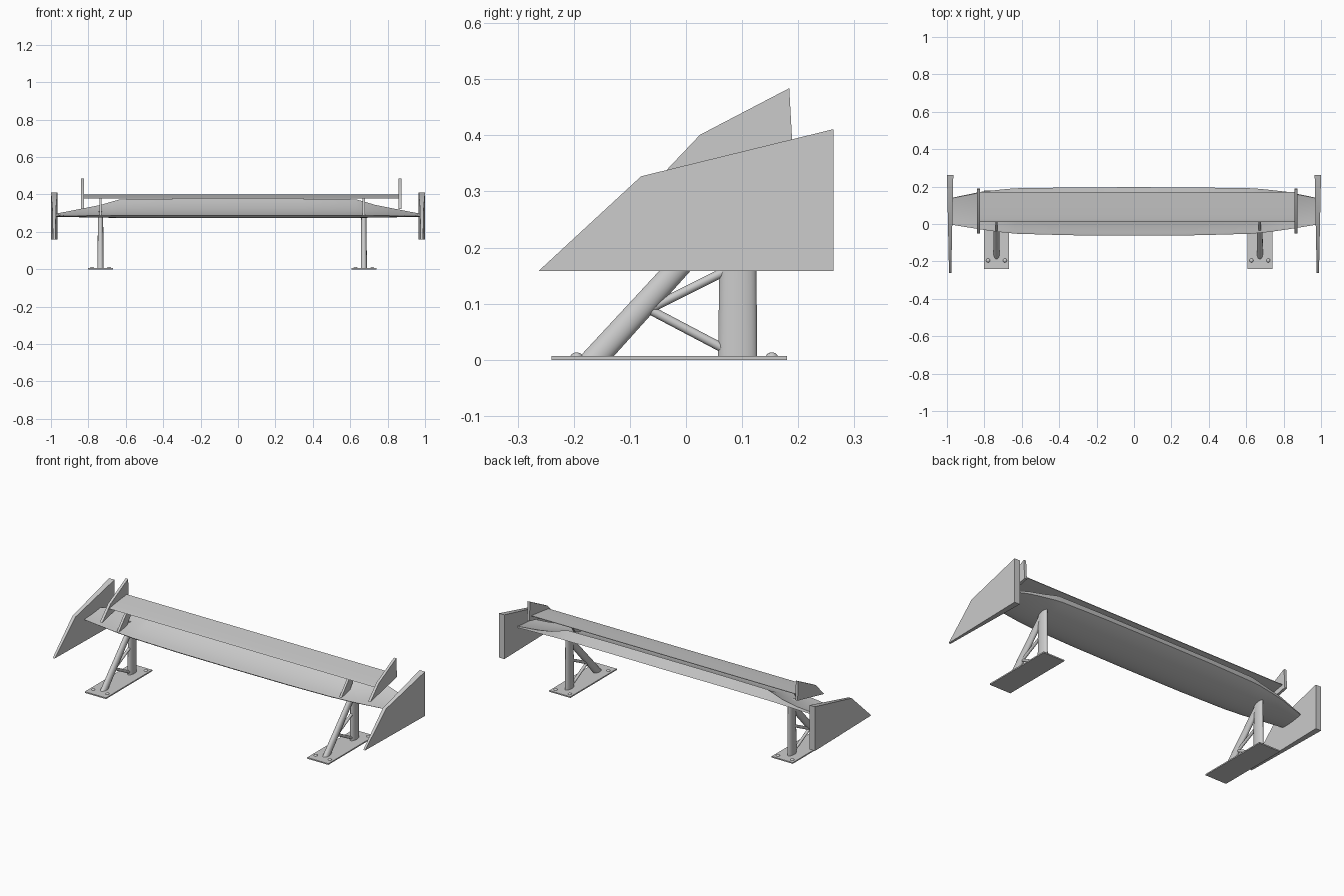
import bpy, bmesh, math
from mathutils import Vector

if "Cube" in bpy.data.objects:
    bpy.data.objects.remove(bpy.data.objects["Cube"])


def finish(name, bm, angle=35):
    bmesh.ops.recalc_face_normals(bm, faces=bm.faces[:])
    me = bpy.data.meshes.new(name)
    bm.to_mesh(me)
    bm.free()
    ob = bpy.data.objects.new(name, me)
    bpy.context.collection.objects.link(ob)
    bpy.ops.object.select_all(action='DESELECT')
    ob.select_set(True)
    bpy.context.view_layer.objects.active = ob
    bpy.ops.object.shade_smooth_by_angle(angle=math.radians(angle))
    return ob


def loft(name, rings, angle=35):
    """Skin a list of closed rings and cap both ends."""
    bm = bmesh.new()
    vs = [[bm.verts.new(p) for p in r] for r in rings]
    n = len(vs[0])
    for a, b in zip(vs, vs[1:]):
        for i in range(n):
            j = (i + 1) % n
            bm.faces.new((a[i], a[j], b[j], b[i]))
    bm.faces.new(vs[0])
    bm.faces.new(vs[-1])
    return finish(name, bm, angle)


def side_plate(name, x, profile, width):
    """Plate in the yz plane; width(y) gives its thickness."""
    return loft(name, [[(x + s * width(y) / 2, y, z) for y, z in profile] for s in (-1, 1)])


def ellipse(x, y, z, rx, ry, n=24):
    return [(x + rx * math.cos(2 * math.pi * i / n), y + ry * math.sin(2 * math.pi * i / n), z)
            for i in range(n)]


def rod(name, a, b, r, n=12):
    a, b = Vector(a), Vector(b)
    d = (b - a).normalized()
    u = Vector((1, 0, 0))
    w = d.cross(u)
    return loft(name, [[p + r * (u * math.cos(2 * math.pi * i / n) + w * math.sin(2 * math.pi * i / n))
                        for i in range(n)] for p in (a, b)])


STEPS = [(1 - math.cos(math.pi * i / 14)) / 2 for i in range(15)]


def airfoil(x, y0, y1, z0, rise, thick, power):
    """Thin closed wing section from leading edge y0 to trailing edge y1."""
    def pt(u, s):
        t = thick * 1.3 * math.sqrt(u) * (1 - u) + 0.0015 * u
        return (x, y0 + (y1 - y0) * u, z0 + rise * u ** power + s * t)
    return [pt(u, 1) for u in STEPS] + [pt(u, -1) for u in reversed(STEPS[1:])]


def blunt_foil(x, y0, z0, yr, zr, yb, zb, belly):
    """Scooped top up to a rear ridge (yr, zr), sloping rear face to (yb, zb), curved belly."""
    top = [(x, y0 + (yr - y0) * u, z0 + (zr - z0) * u ** 1.8 + belly * 0.5 * math.sqrt(u) * (1 - u))
           for u in STEPS]
    low = [(x, y0 + (yb - y0) * u, z0 + (zb - z0) * u ** 1.8 - belly * 2.3 * math.sqrt(u) * (1 - u))
           for u in reversed(STEPS[1:])]
    return top + low


# Main wing, tapering and flattening toward the tips
half = [(0.0, -0.062, 0.288, 0.165, 0.377, 0.197, 0.330, 0.021),
        (0.35, -0.060, 0.288, 0.165, 0.377, 0.195, 0.330, 0.021),
        (0.63, -0.052, 0.288, 0.165, 0.374, 0.191, 0.327, 0.019),
        (0.67, -0.048, 0.288, 0.167, 0.363, 0.188, 0.325, 0.018),
        (0.73, -0.042, 0.287, 0.171, 0.345, 0.182, 0.320, 0.016),
        (0.82, -0.029, 0.286, 0.168, 0.327, 0.172, 0.312, 0.012),
        (0.975, -0.004, 0.284, 0.138, 0.297, 0.140, 0.290, 0.005)]
sections = [(-s[0],) + s[1:] for s in reversed(half[1:])] + half
loft("main_wing", [blunt_foil(*s) for s in sections], 40)

# Upper flap
loft("upper_flap", [airfoil(x, 0.012, 0.172, 0.379, 0.02, 0.006, 1.2) for x in (-0.832, 0.866)])

# Outer end plates, thinner at the front
outer = [(-0.263, 0.158), (0.263, 0.158), (0.263, 0.411), (-0.08, 0.327)]
for side, s in (("left", -1), ("right", 1)):
    side_plate(side + "_end_plate", s * 0.983, outer, lambda y: 0.012 + 0.022 * (y + 0.263) / 0.526)

# Flap end plates
inner = [(-0.05, 0.322), (0.19, 0.375), (0.184, 0.484), (0.025, 0.401)]
for side, x in (("left", -0.832), ("right", 0.866)):
    side_plate(side + "_flap_plate", x, inner, lambda y: 0.015)

# Support stands
for side, x in (("left", -0.735), ("right", 0.673)):
    # base plate
    loft(side + "_base_plate", [[(x + a * 0.067, y, z) for a, y in
         ((-1, -0.24), (1, -0.24), (1, 0.18), (-1, 0.18))] for z in (0.0, 0.007)])
    # upright and slanted struts with oval sections
    loft(side + "_upright", [ellipse(x, 0.092, 0.005, 0.016, 0.035),
                             ellipse(x, 0.093, 0.31, 0.014, 0.031)])
    loft(side + "_slanted_strut", [ellipse(x, -0.16, 0.005, 0.016, 0.03),
                                   ellipse(x, 0.094, 0.283, 0.014, 0.026)])
    # thin cross braces
    rod(side + "_lower_brace", (x, -0.07, 0.092), (x, 0.08, 0.013), 0.008)
    rod(side + "_upper_brace", (x, -0.07, 0.088), (x, 0.08, 0.163), 0.008)
    # flap bracket above the main wing
    side_plate(side + "_flap_bracket", x,
               [(-0.04, 0.285), (0.03, 0.285), (0.10, 0.387), (0.045, 0.383)], lambda y: 0.013)
    # bolt heads
    for a in (-0.045, 0.045):
        for y in (-0.195, 0.153):
            loft(side + "_bolt", [ellipse(x + a, y, 0.006 + h, r, r, 12)
                                  for h, r in ((0, 0.011), (0.003, 0.0095), (0.006, 0.006), (0.007, 0.002))], 60)
